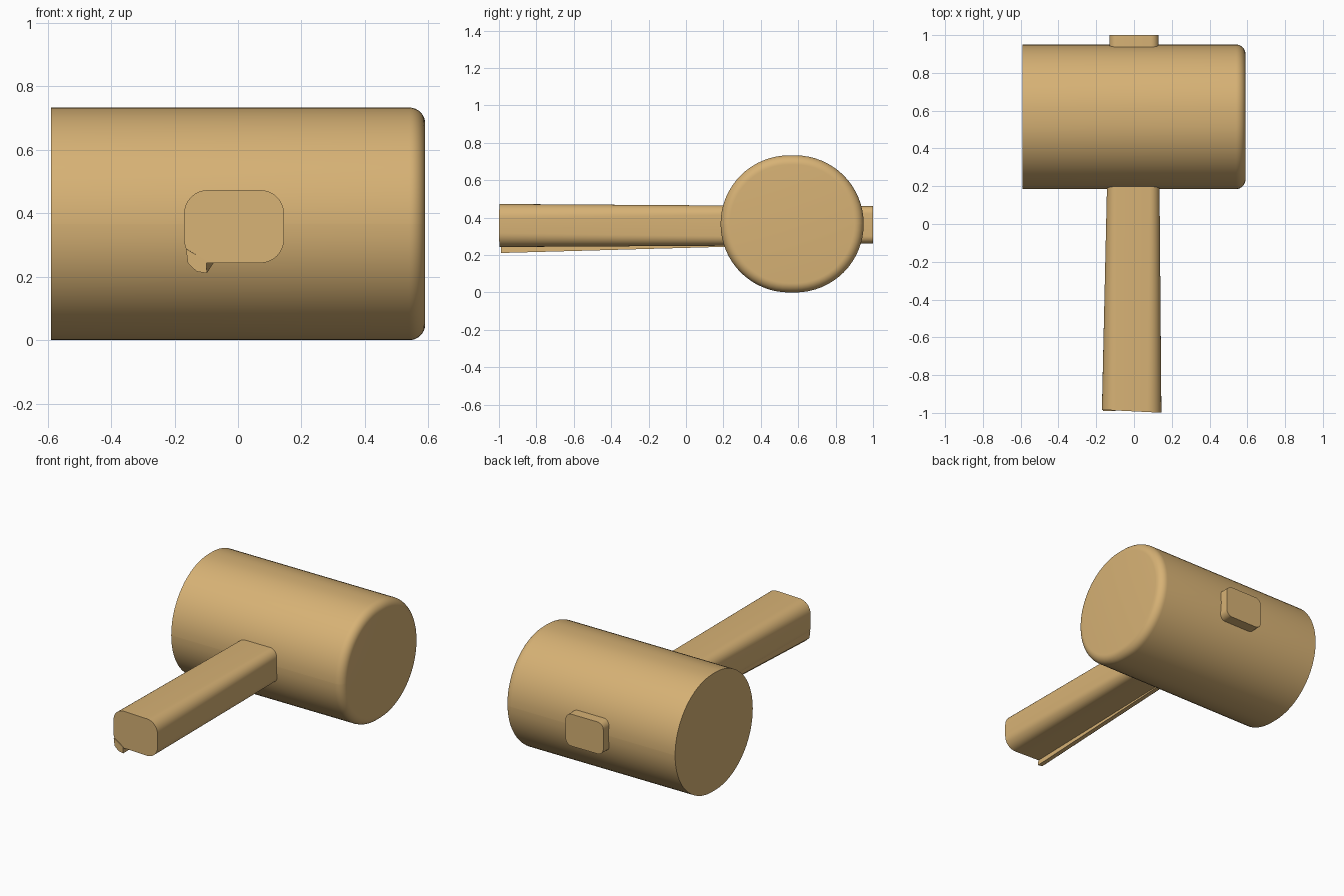
import bpy, bmesh, math
from mathutils import Vector

if "Cube" in bpy.data.objects:
    bpy.data.objects.remove(bpy.data.objects["Cube"], do_unlink=True)

wood = bpy.data.materials.new("light_wood")
wood.use_nodes = True
COLOUR = (0.68, 0.445, 0.178, 1)
wood.diffuse_color = COLOUR
bsdf = wood.node_tree.nodes["Principled BSDF"]
bsdf.inputs["Base Color"].default_value = COLOUR
bsdf.inputs["Roughness"].default_value = 0.8


def rounded_rect(a0, a1, b0, b1, r, steps):
    """Outline of a rectangle with rounded corners, counter-clockwise."""
    pts = []
    corners = [(a1 - r, b1 - r), (a0 + r, b1 - r), (a0 + r, b0 + r), (a1 - r, b0 + r)]
    for i, (ca, cb) in enumerate(corners):
        for k in range(steps + 1):
            t = math.pi / 2 * (i + k / steps)
            pts.append((ca + r * math.cos(t), cb + r * math.sin(t)))
    return pts


def loft(name, rings):
    """Skin a list of equal-length point rings and cap both ends."""
    bm = bmesh.new()
    loops = [[bm.verts.new(Vector(p)) for p in ring] for ring in rings]
    n = len(loops[0])
    for lo, hi in zip(loops, loops[1:]):
        for i in range(n):
            j = (i + 1) % n
            bm.faces.new((lo[i], lo[j], hi[j], hi[i]))
    bm.faces.new(loops[0])
    bm.faces.new(loops[-1])
    bmesh.ops.recalc_face_normals(bm, faces=bm.faces)
    mesh = bpy.data.meshes.new(name)
    bm.to_mesh(mesh)
    bm.free()
    mesh.materials.append(wood)
    obj = bpy.data.objects.new(name, mesh)
    bpy.context.collection.objects.link(obj)
    bpy.ops.object.select_all(action='DESELECT')
    obj.select_set(True)
    bpy.context.view_layer.objects.active = obj
    bpy.ops.object.shade_smooth_by_angle(angle=math.radians(35))
    return obj


# Mallet head: slightly wide cylinder along x, sharp left-hand face, rounded at +x
HALF, ROUND, RADIUS = 0.59, 0.05, 0.366
stations = [(-HALF, 0)]
for k in range(9):
    t = math.pi / 2 * k / 8
    stations.append((HALF - ROUND + ROUND * math.sin(t), ROUND * (1 - math.cos(t))))
head_rings = []
for x, inset in stations:
    outline = rounded_rect(0.185 + inset, 0.95 - inset, inset, 0.733 - inset,
                           RADIUS - inset, 16)
    head_rings.append([(x, y, z) for y, z in outline])
loft("mallet_head", head_rings)

# Handle: tapered bar through the head, with a slightly skewed butt
sections = [
    (-0.992, -0.17, 0.145, 0.243, 0.473, 0.075),
    (0.2, -0.143, 0.135, 0.25, 0.465, 0.052),
    (1.0, -0.13, 0.13, 0.262, 0.461, 0.04),
]
handle_rings = []
for i, (y, x0, x1, z0, z1, r) in enumerate(sections):
    skew = -0.05 if i == 0 else 0
    handle_rings.append([(x, y + skew * x, z)
                         for x, z in rounded_rect(x0, x1, z0, z1, r, 8)])
loft("handle", handle_rings)

# Splinter ridge along the lower edge of the handle
ridge = [(-0.164, 0.288), (-0.10, 0.25), (-0.098, 0.211), (-0.13, 0.216), (-0.158, 0.242)]
loft("handle_splinter", [
    [(x, -0.99, z) for x, z in ridge],
    [(x + 0.022, 0.24, z + 0.034) for x, z in ridge],
])
